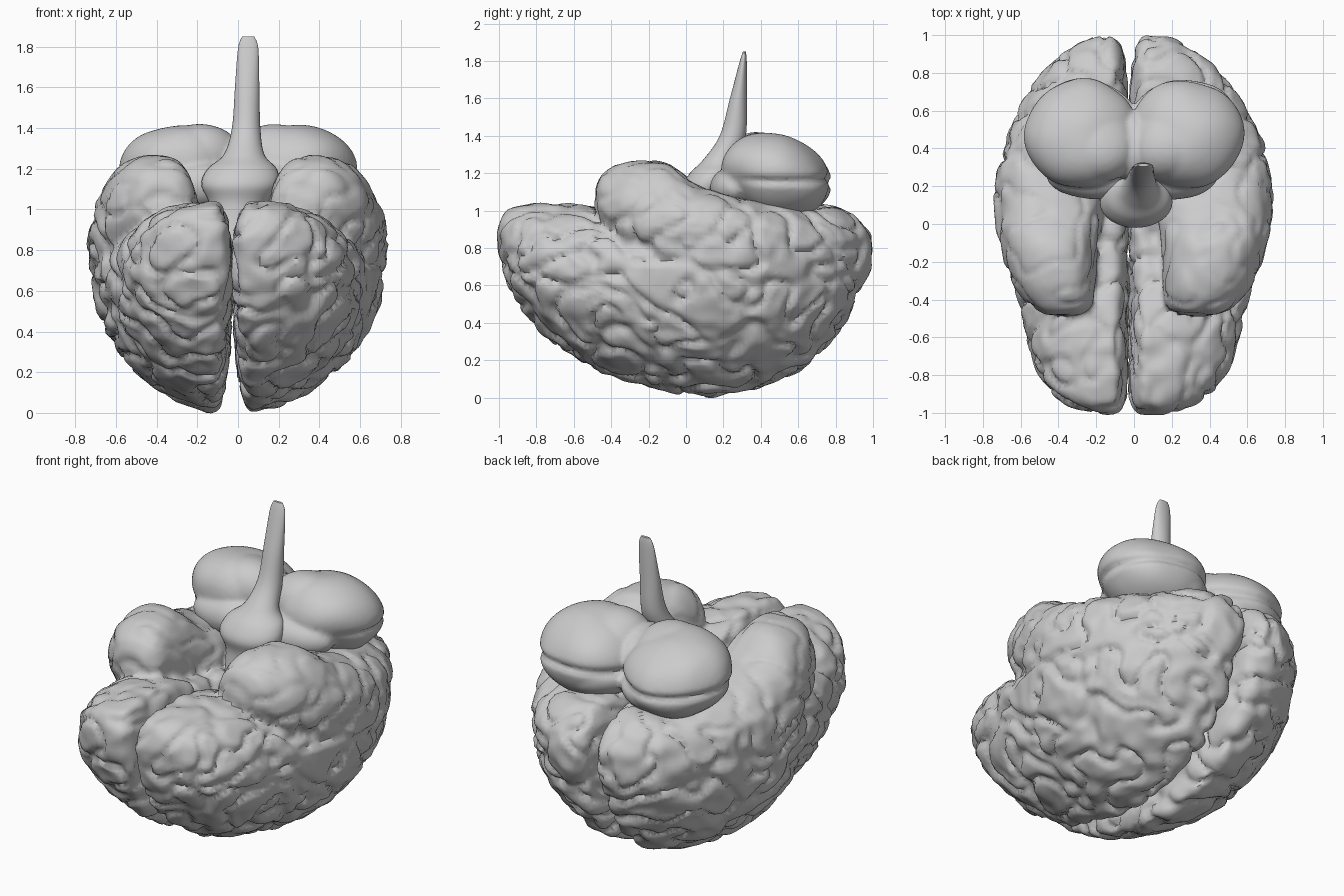
import bpy
import bmesh
from math import sin, cos, pi, exp, copysign
from mathutils import Vector, Matrix, noise

cube = bpy.data.objects.get("Cube")
if cube:
    bpy.data.objects.remove(cube, do_unlink=True)

MIDLINE = -0.03


def spline_rows(rows, steps):
    """Smoothly interpolate a short table of section measurements."""
    out = []
    last = len(rows) - 1
    for i in range(last):
        quad = [rows[max(i - 1, 0)], rows[i], rows[i + 1], rows[min(i + 2, last)]]
        for k in range(steps):
            t = k / steps
            out.append([b + t / 2 * (c - a + t * (2 * a - 5 * b + 4 * c - d
                        + t * (3 * (b - c) + d - a))) for a, b, c, d in zip(*quad)])
    out.append(list(rows[-1]))
    return out


def power(value, exponent):
    return copysign(abs(value) ** exponent, value)


def lobe_ring(row, side, count=64):
    """Rounded, lopsided section standing across the y axis."""
    y, x_in, x_mid, x_out, z_low, z_wide, z_top = row
    ring = []
    for k in range(count):
        a = 2 * pi * k / count
        c, s = cos(a), sin(a)
        # tapering below on the outside, boxier towards the midline
        ex = (1.25 if s < 0 else 0.9) if c > 0 else 0.8
        x = x_mid + power(c, ex) * ((x_out - x_mid) if c > 0 else (x_mid - x_in))
        z = z_wide + power(s, 0.9) * ((z_top - z_wide) if s > 0 else (z_wide - z_low))
        ring.append(Vector((side * x + MIDLINE * (1 - x / 0.75), y, z)))
    return ring


def stem_ring(row, count=32):
    z, x, y, rx, ry = row
    return [Vector((x + rx * cos(2 * pi * k / count), y + ry * sin(2 * pi * k / count), z))
            for k in range(count)]


def folds(seed, depth):
    """Winding grooves between broad ridges, fading on the upper surfaces."""
    shift = Vector((seed, seed * 2, 0))

    def relief(p):
        q = p + 0.06 * noise.noise_vector(p * 4 + shift)
        q.z *= 1.3
        n = noise.noise(q * 5.5 + shift)
        m = noise.noise(q * 10 - shift)
        fade = min(1, max(0.35, (1.25 - p.z) / 0.4))
        return fade * depth * (0.3 - exp(-(n / 0.13) ** 2) + 0.6 * m)
    return relief


def cerebellar(p):
    """Shallow horizontal fissure round the back plus gentle lumps."""
    level = 1.16 + 0.015 * sin(6 * p.x)
    fade = min(1, max(0, (p.y - 0.25) / 0.15))
    return 0.02 * noise.noise(p * 4) - 0.022 * fade * exp(-((p.z - level) / 0.022) ** 2)


def add_loft(bm, rings):
    loops = [[bm.verts.new(p) for p in ring] for ring in rings]
    faces = []
    for a, b in zip(loops, loops[1:]):
        for k in range(len(a)):
            j = (k + 1) % len(a)
            faces.append(bm.faces.new((a[k], a[j], b[j], b[k])))
    faces += [bm.faces.new(loops[0]), bm.faces.new(loops[-1])]
    bmesh.ops.recalc_face_normals(bm, faces=faces)


def add_ellipsoid(bm, centre, radii, tilt=0):
    place = (Matrix.Translation(centre) @ Matrix.Rotation(tilt, 4, 'X')
             @ Matrix.Diagonal((*radii, 1)))
    bmesh.ops.create_uvsphere(bm, u_segments=48, v_segments=32, radius=1, matrix=place)


def make_object(bm, name):
    mesh = bpy.data.meshes.new(name)
    bm.to_mesh(mesh)
    bm.free()
    obj = bpy.data.objects.new(name, mesh)
    bpy.context.collection.objects.link(obj)
    bpy.ops.object.select_all(action='DESELECT')
    obj.select_set(True)
    bpy.context.view_layer.objects.active = obj
    return obj


def fuse(obj, voxel, relief):
    """Merge overlapping shells into one skin, soften the joins, then sculpt."""
    obj.data.remesh_voxel_size = voxel
    bpy.ops.object.voxel_remesh()
    bm = bmesh.new()
    bm.from_mesh(obj.data)
    bmesh.ops.smooth_vert(bm, verts=bm.verts, factor=0.5,
                          use_axis_x=True, use_axis_y=True, use_axis_z=True)
    bm.normal_update()
    moved = [v.co + v.normal * relief(v.co) for v in bm.verts]
    for v, co in zip(bm.verts, moved):
        v.co = co
    bm.to_mesh(obj.data)
    bm.free()


def shade(angle):
    bpy.ops.object.shade_smooth_by_angle(angle=angle * pi / 180)


# Sections: y, inner x, middle x, outer x, lowest z, widest z, top z
hemisphere = [
    (-.995, .06, .13, .20, .78, .86, .93),
    (-.96, .03, .11, .31, .66, .83, .99),
    (-.90, .01, .10, .41, .52, .79, 1.02),
    (-.75, .01, .10, .51, .34, .74, 1.04),
    (-.50, .01, .10, .58, .17, .70, 1.02),
    (-.20, .01, .10, .65, .06, .72, .92),
    (.10, .01, .10, .72, .015, .78, .90),
    (.35, .01, .10, .70, .05, .82, .95),
    (.60, .01, .10, .60, .15, .80, 1.02),
    (.80, .02, .11, .46, .34, .78, 1.02),
    (.92, .04, .13, .33, .57, .78, .95),
    (.985, .08, .13, .19, .70, .78, .86),
]
temporal = [
    (-.48, .27, .36, .45, 1.00, 1.06, 1.13),
    (-.43, .20, .36, .54, .91, 1.03, 1.21),
    (-.30, .18, .38, .64, .76, .98, 1.26),
    (-.10, .17, .42, .70, .58, .90, 1.25),
    (.06, .13, .46, .73, .55, .85, 1.14),
    (.30, .10, .44, .71, .58, .84, 1.06),
    (.50, .10, .36, .64, .62, .84, 1.03),
    (.70, .10, .28, .50, .70, .84, .99),
]

# Cerebral hemispheres, each with its temporal lobe
for word, side in (("left", 1), ("right", -1)):
    bm = bmesh.new()
    for table in (hemisphere, temporal):
        add_loft(bm, [lobe_ring(r, side) for r in spline_rows(table, 6)])
    fuse(make_object(bm, word + "_hemisphere"), 0.024, folds(4 + side, .027))
    shade(60)

# Cerebellum: two lobes leaning towards the stem, and the peduncles below them
bm = bmesh.new()
for side in (1, -1):
    add_ellipsoid(bm, (side * .28, .48, 1.19), (.3, .3, .22), -.3)
    add_ellipsoid(bm, (side * .19, .42, 1.24), (.22, .2, .18), -.3)
    add_ellipsoid(bm, (side * .22, .5, 1.1), (.25, .25, .14))
    add_ellipsoid(bm, (side * .2, .26, 1.12), (.26, .13, .12))
add_ellipsoid(bm, (0, .4, 1.18), (.12, .2, .18))
fuse(make_object(bm, "cerebellum"), 0.018, cerebellar)
shade(60)

# Brainstem, from the bulging base to the tapered cord: z, x, y, x radius, y radius
stem = [
    (.84, -.03, .08, .10, .10),
    (1.02, 0, .11, .14, .11),
    (1.12, .01, .11, .19, .13),
    (1.20, .02, .14, .17, .12),
    (1.27, .03, .18, .10, .09),
    (1.40, .04, .25, .07, .07),
    (1.60, .045, .28, .06, .045),
    (1.79, .05, .305, .05, .02),
    (1.85, .05, .312, .03, .008),
]
bm = bmesh.new()
add_loft(bm, [stem_ring(r) for r in spline_rows(stem, 6)])
make_object(bm, "brainstem")
shade(50)
